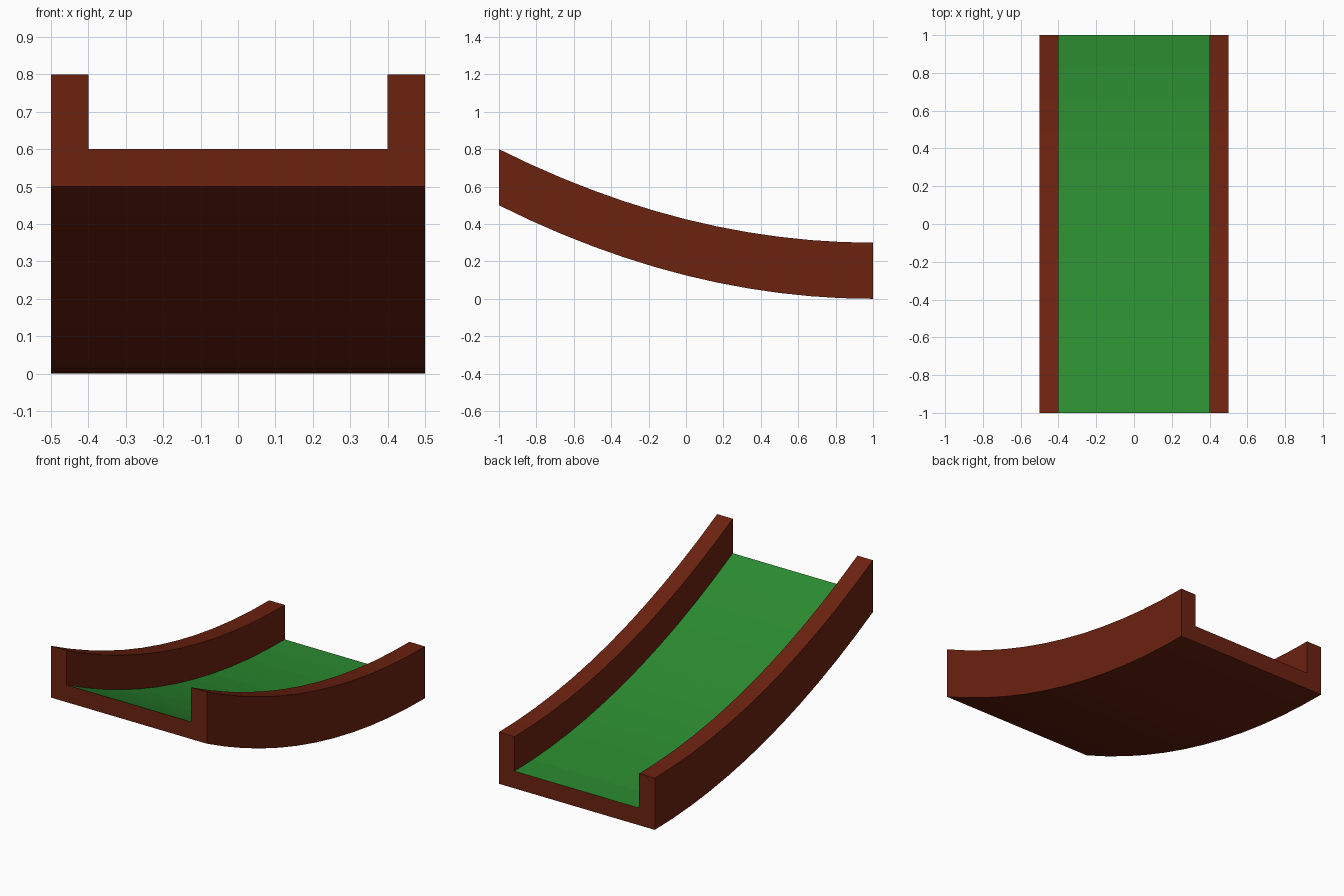
import bpy, bmesh

if "Cube" in bpy.data.objects:
    bpy.data.objects.remove(bpy.data.objects["Cube"])

STEPS = 12


def material(name, color):
    mat = bpy.data.materials.new(name)
    mat.diffuse_color = (*color, 1.0)
    mat.use_nodes = True
    mat.node_tree.nodes["Principled BSDF"].inputs["Base Color"].default_value = mat.diffuse_color
    return mat


def sag(y):
    # Downhill curve, levelling out at the back end
    return 0.125 * (1 - y) ** 2


# U-shaped cross-section (x, height above the curve), counter-clockwise from the front
section = [(-0.5, 0), (0.5, 0), (0.5, 0.3), (0.4, 0.3),
           (0.4, 0.1), (-0.4, 0.1), (-0.4, 0.3), (-0.5, 0.3)]
FLOOR_EDGE = 4

# Sweep the section along the slope
bm = bmesh.new()
rings = []
for i in range(STEPS + 1):
    y = -1 + 2 * i / STEPS
    rings.append([bm.verts.new((x, y, sag(y) + h)) for x, h in section])

n = len(section)
for a, b in zip(rings, rings[1:]):
    for k in range(n):
        m = (k + 1) % n
        face = bm.faces.new((a[k], b[k], b[m], a[m]))
        face.material_index = 1 if k == FLOOR_EDGE else 0

# End caps
bm.faces.new(rings[0])
bm.faces.new(rings[-1][::-1])
bmesh.ops.recalc_face_normals(bm, faces=bm.faces)

mesh = bpy.data.meshes.new("ramp_track")
bm.to_mesh(mesh)
bm.free()
mesh.materials.append(material("brown_wood", (0.15, 0.016, 0.005)))
mesh.materials.append(material("green_felt", (0.024, 0.26, 0.03)))
track = bpy.data.objects.new("ramp_track", mesh)
bpy.context.collection.objects.link(track)
